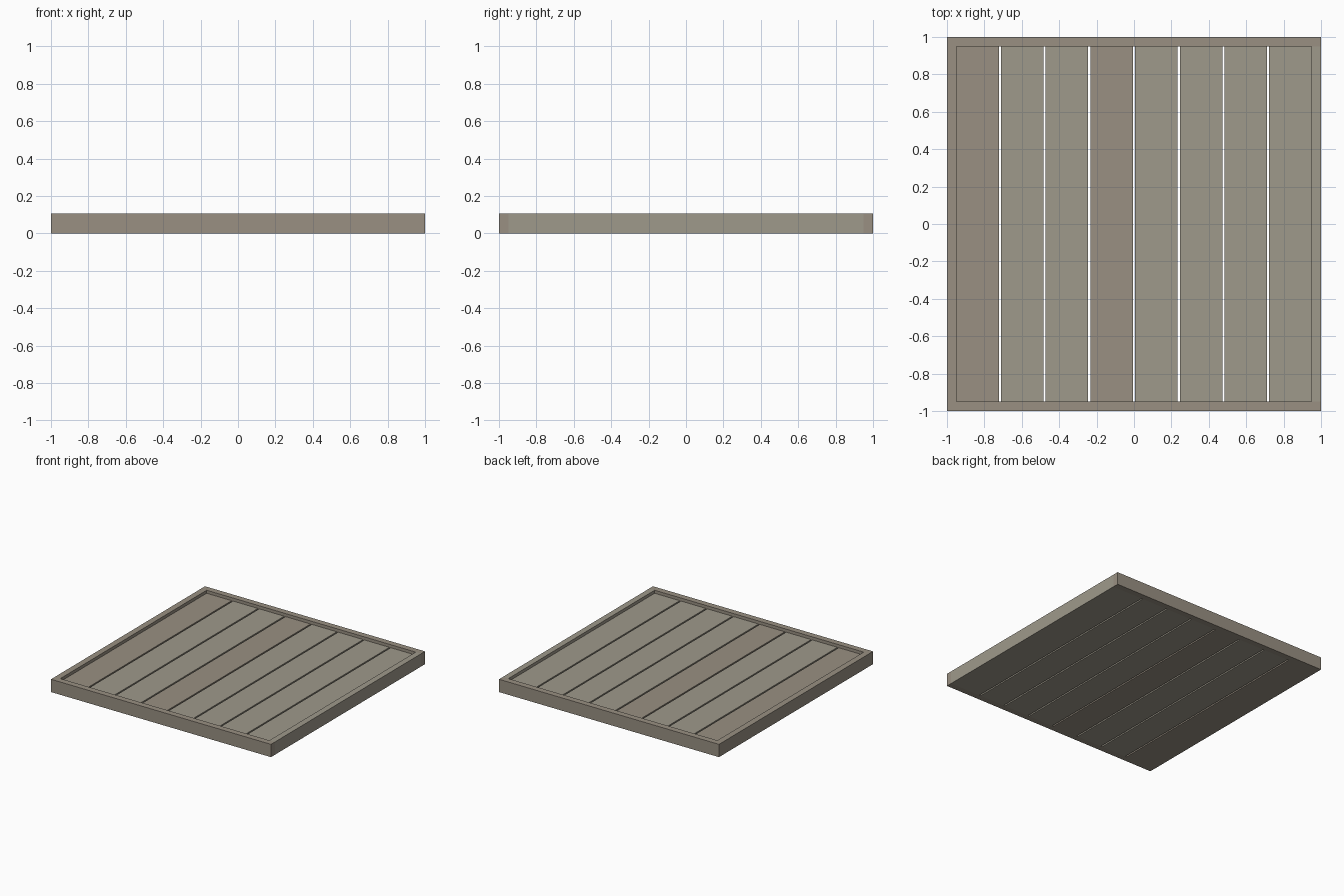
import bpy

if "Cube" in bpy.data.objects:
    bpy.data.objects.remove(bpy.data.objects["Cube"])

HALF, RIM, HEIGHT = 1.0, 0.05, 0.105
PLANKS, GAP, PLANK_TOP = 8, 0.012, 0.08


def material(name, rgb):
    m = bpy.data.materials.new(name)
    m.diffuse_color = (*rgb, 1)
    m.use_nodes = True
    m.node_tree.nodes["Principled BSDF"].inputs["Base Color"].default_value = m.diffuse_color
    return m


def box(name, x0, x1, y0, y1, z0, z1, mat):
    bpy.ops.mesh.primitive_cube_add(size=1, location=((x0 + x1) / 2, (y0 + y1) / 2, (z0 + z1) / 2))
    ob = bpy.context.object
    ob.name = name
    ob.scale = (x1 - x0, y1 - y0, z1 - z0)
    bpy.ops.object.transform_apply(location=False, rotation=False, scale=True)
    ob.data.materials.append(mat)
    return ob


brown = material("brown_wood", (0.32, 0.28, 0.225))
grey = material("grey_wood", (0.345, 0.32, 0.26))
inner = HALF - RIM

# Frame: full-width end rails with side rails between them
for side, sx in (("left", -1), ("right", 1)):
    xs = sorted((sx * inner, sx * HALF))
    box(f"{side}_rail", *xs, -inner, inner, 0, HEIGHT, grey if sx > 0 else brown)
for side, sy in (("front", -1), ("back", 1)):
    ys = sorted((sy * inner, sy * HALF))
    box(f"{side}_rail", -HALF, HALF, *ys, 0, HEIGHT, brown)

# Deck planks with open gaps between them
width = (2 * inner - GAP * (PLANKS - 1)) / PLANKS
for i in range(PLANKS):
    x = -inner + i * (width + GAP)
    box(f"plank_{i + 1}", x, x + width, -inner, inner, 0, PLANK_TOP,
        brown if i in (0, 3) else grey)
